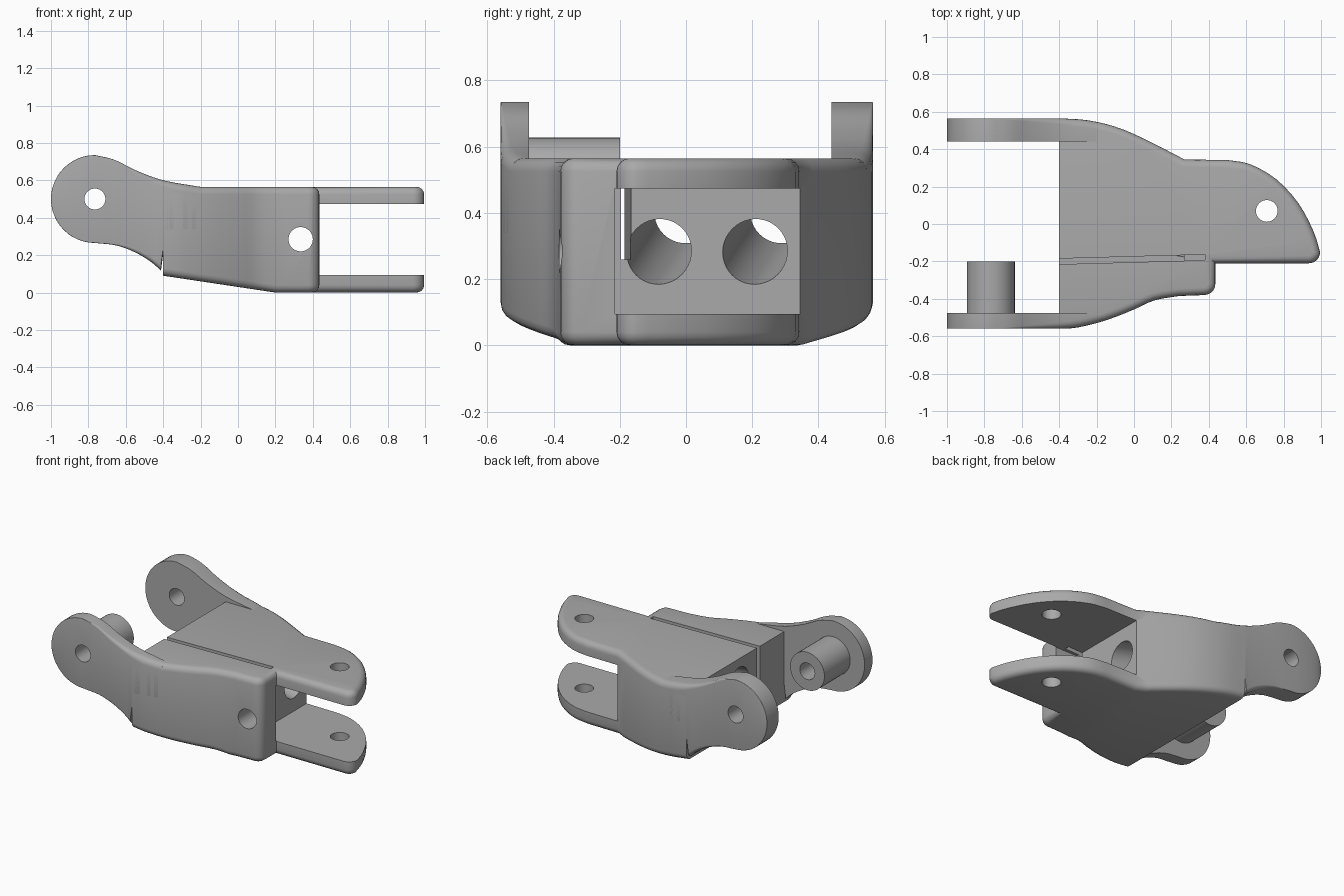
import bpy, bmesh, math
from mathutils import Vector

cube = bpy.data.objects.get("Cube")
if cube:
    bpy.data.objects.remove(cube)

grey = bpy.data.materials.new("plain grey")
grey.use_nodes = True
colour = (0.4, 0.4, 0.4, 1)
grey.diffuse_color = colour
grey.node_tree.nodes["Principled BSDF"].inputs["Base Color"].default_value = colour


def make(name, bm):
    bmesh.ops.recalc_face_normals(bm, faces=bm.faces[:])
    mesh = bpy.data.meshes.new(name)
    bm.to_mesh(mesh)
    bm.free()
    mesh.materials.append(grey)
    ob = bpy.data.objects.new(name, mesh)
    bpy.context.collection.objects.link(ob)
    return ob


def smooth_path(pts, steps=3):
    """Catmull-Rom curve through the points."""
    p = [Vector(q) for q in pts]
    p = [2 * p[0] - p[1]] + p + [2 * p[-1] - p[-2]]
    out = []
    for a, b, c, d in zip(p, p[1:], p[2:], p[3:]):
        for i in range(steps):
            t = i / steps
            out.append(0.5 * (2 * b + (c - a) * t + (2 * a - 5 * b + 4 * c - d) * t**2
                              + (3 * b - a - 3 * c + d) * t**3))
    return out + [p[-2]]


def height_at(path, x):
    """Second coordinate of a path at a given x."""
    for a, b in zip(path, path[1:]):
        if a.x <= x <= b.x:
            return a.y + (b.y - a.y) * (x - a.x) / (b.x - a.x)
    return path[0].y if x < path[0].x else path[-1].y


def corner(cx, cy, r, start, end, n=5):
    return [Vector((cx + r * math.cos(math.radians(start + (end - start) * i / n)),
                    cy + r * math.sin(math.radians(start + (end - start) * i / n))))
            for i in range(n + 1)]


def cylinder(name, start, end, radius):
    a, b = Vector(start), Vector(end)
    bm = bmesh.new()
    bmesh.ops.create_cone(bm, cap_ends=True, segments=40, radius1=radius,
                          radius2=radius, depth=(b - a).length)
    ob = make(name, bm)
    ob.rotation_mode = "QUATERNION"
    ob.rotation_quaternion = (b - a).to_track_quat("Z", "Y")
    ob.location = (a + b) / 2
    return ob


def box(name, low, high, turn=0):
    bm = bmesh.new()
    bmesh.ops.create_cube(bm, size=1)
    ob = make(name, bm)
    ob.scale = Vector(high) - Vector(low)
    ob.location = (Vector(low) + Vector(high)) / 2
    ob.rotation_euler.z = turn
    return ob


def cut(ob, cutter):
    mod = ob.modifiers.new("cut", "BOOLEAN")
    mod.operation, mod.solver, mod.object = "DIFFERENCE", "EXACT", cutter
    cutter.hide_render = True
    cutter.hide_set(True)


TOP = 0.565
WALL = -0.4

# Plan outline of the body
back = smooth_path([(WALL, 0.565), (-0.25, 0.555), (-0.1, 0.52), (0.05, 0.458), (0.27, 0.345)])
front = smooth_path([(WALL, -0.56), (-0.3, -0.553), (-0.15, -0.515), (0, -0.457),
                     (0.11, -0.408), (0.24, -0.385)])
nose = smooth_path([(0.5, 0.342), (0.62, 0.32), (0.76, 0.24), (0.88, 0.11),
                    (0.96, -0.04), (0.995, -0.15)])
outline = (back + nose + corner(0.935, -0.15, 0.06, -15, -90) + [Vector((0.435, -0.21))]
           + corner(0.375, -0.32, 0.06, 0, -90) + front[::-1])

# Body: extruded outline with a sloping underside and rounded rims
bm = bmesh.new()
face = bm.faces.new([bm.verts.new((p.x, p.y, 0)) for p in outline])
up = bmesh.ops.extrude_face_region(bm, geom=[face])
bmesh.ops.translate(bm, vec=(0, 0, TOP), verts=[v for v in up["geom"] if isinstance(v, bmesh.types.BMVert)])
bmesh.ops.recalc_face_normals(bm, faces=bm.faces[:])
sliced = bmesh.ops.bisect_plane(bm, geom=bm.verts[:] + bm.edges[:] + bm.faces[:],
                                plane_co=(0.2, 0, 0), plane_no=(0.09, 0, 0.6), clear_inner=True)
bmesh.ops.holes_fill(bm, edges=[e for e in bm.edges if e.is_boundary], sides=0)
bmesh.ops.recalc_face_normals(bm, faces=bm.faces[:])
rim = []
for e in bm.edges:
    tilt = sorted(abs(f.normal.z) for f in e.link_faces)
    if len(tilt) == 2 and tilt[0] < 0.3 and tilt[1] > 0.9 and max(v.co.x for v in e.verts) > WALL + 0.01:
        rim.append(e)
bmesh.ops.bevel(bm, geom=rim, offset=0.04, segments=4, profile=0.5, affect="EDGES", clamp_overlap=False)
body = make("body", bm)

# Openings in the body
cut(body, box("fork_gap_cutter", (0.27, -0.215, 0.095), (1.2, 0.8, 0.473)))
cut(body, box("slit_cutter", (-0.45, -0.205, 0.26), (0.38, -0.175, 0.7), 0.028))
cut(body, cylinder("fork_hole_cutter", (0.71, 0.07, -0.1), (0.71, 0.07, 0.7), 0.058))
cut(body, cylinder("cross_pin_cutter", (0.335, -0.6, 0.285), (0.335, -0.1, 0.285), 0.065))
for y in (-0.08, 0.21):
    cut(body, cylinder("channel_cutter", (0.34, y - 0.01, 0.27), (-0.47, y + 0.09, 0.42), 0.097))

# Ears: lofted along x, blending into the sides of the body
R, CX, CZ = 0.235, -0.765, 0.5
crest = smooth_path([(CX, CZ + R), (-0.66, 0.71), (-0.55, 0.655), (-0.4, 0.6), (-0.2, TOP)])
belly = smooth_path([(CX, CZ - R), (-0.65, 0.252), (-0.55, 0.215), (-0.46, 0.16), (-0.385, 0.09)])
stations = [CX - R * math.cos(math.pi / 2 * i / 12) for i in range(13)]
stations += [CX + (-0.2 - CX) * i / 24 for i in range(1, 25)]


def ear(name, inner, side):
    bm = bmesh.new()
    rings = []
    for x in stations:
        if x <= CX:
            h = max(math.sqrt(max(R * R - (x - CX) ** 2, 0)), 0.004)
            top, low = CZ + h, CZ - h
        else:
            top = height_at(crest, x)
            low = height_at(belly, x) if x < -0.39 else 0.3
        outer = height_at(side, x)
        s = math.copysign(1, outer)
        r = 0.003 + 0.037 * min(max((x + 0.72) / 0.4, 0), 1)
        r = min(r, (top - low) * 0.4)
        arc = [math.pi / 2 * i / 4 for i in range(5)]
        ring = [(inner, low), (inner, top)]
        ring += [(outer - s * r * (1 - math.sin(a)), top - r * (1 - math.cos(a))) for a in arc]
        ring += [(outer - s * r * (1 - math.cos(a)), low + r * (1 - math.sin(a))) for a in arc]
        rings.append([bm.verts.new((x, y, z)) for y, z in ring])
    n = len(rings[0])
    for a, b in zip(rings, rings[1:]):
        for i in range(n):
            j = (i + 1) % n
            bm.faces.new((a[i], a[j], b[j], b[i]))
    bm.faces.new(rings[0])
    bm.faces.new(rings[-1])
    return make(name, bm)


parts = [ear("back_ear", 0.44, back), ear("front_ear", -0.475, front),
         cylinder("hinge_pin", (CX, -0.48, CZ), (CX, -0.2, CZ), 0.128)]

# Hinge bore through both ears and the pin
bore = cylinder("hinge_bore_cutter", (CX, -0.9, CZ), (CX, 0.9, CZ), 0.056)
for ob in parts:
    cut(ob, bore)

for ob in [body] + parts:
    bpy.ops.object.select_all(action="DESELECT")
    bpy.context.view_layer.objects.active = ob
    ob.select_set(True)
    for mod in list(ob.modifiers):
        bpy.ops.object.modifier_apply(modifier=mod.name)
    bpy.ops.object.shade_smooth_by_angle(angle=math.radians(32))
